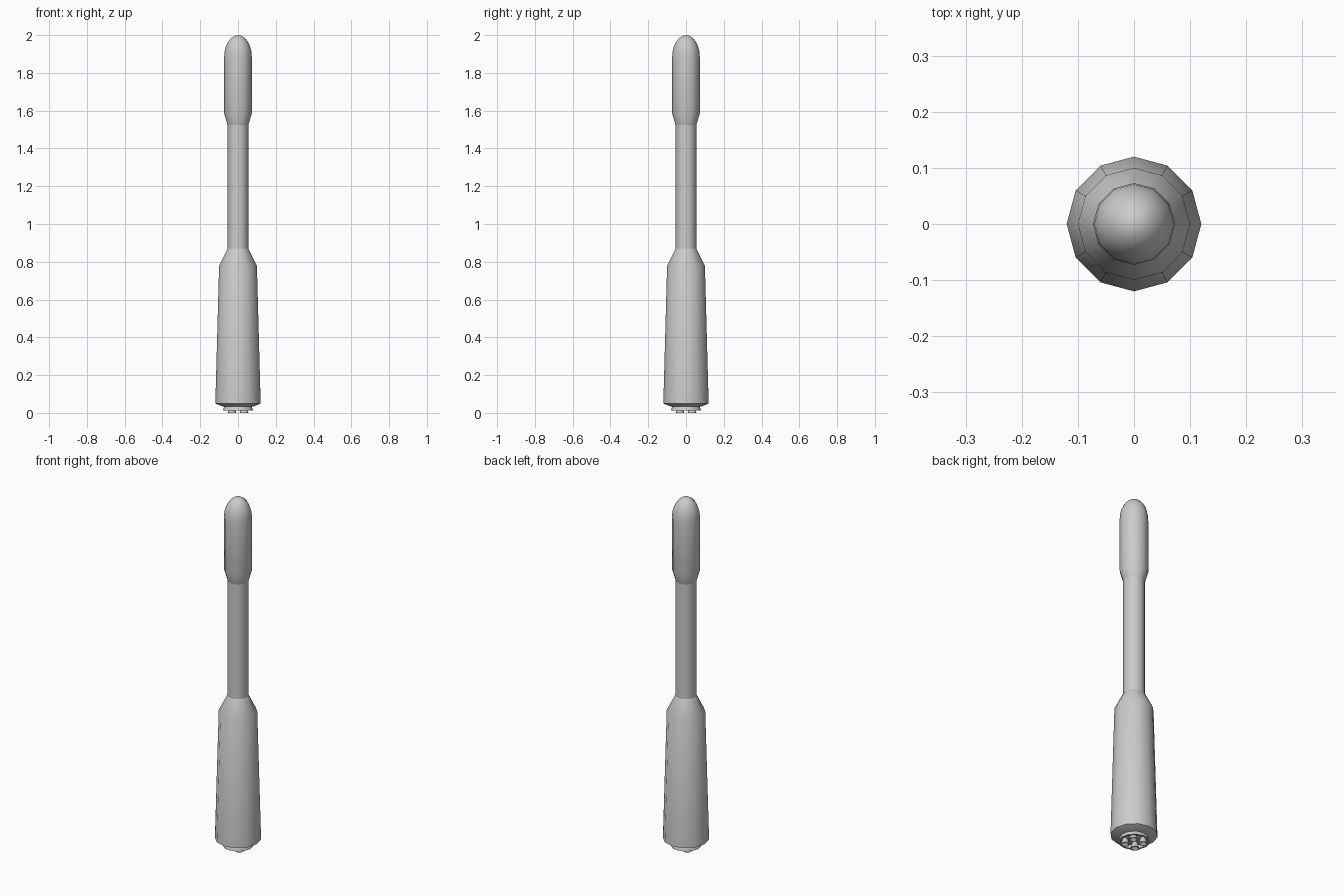
import bpy, bmesh, math

cube = bpy.data.objects.get("Cube")
if cube:
    bpy.data.objects.remove(cube, do_unlink=True)

grey = bpy.data.materials.new("light_grey")
grey.use_nodes = True
colour = (0.6, 0.6, 0.6, 1)
grey.diffuse_color = colour
grey.node_tree.nodes["Principled BSDF"].inputs["Base Color"].default_value = colour


def lathe(name, profile, sides=12, centre=(0, 0), angle=30):
    """Revolve (radius, height) points about a vertical axis."""
    bm = bmesh.new()
    rings = []
    for r, z in profile:
        if r == 0:
            rings.append([bm.verts.new((*centre, z))] * sides)
            continue
        turns = [2 * math.pi * i / sides for i in range(sides)]
        rings.append([bm.verts.new((centre[0] + r * math.cos(t),
                                    centre[1] + r * math.sin(t), z)) for t in turns])
    for low, high in zip(rings, rings[1:]):
        for i in range(sides):
            j = (i + 1) % sides
            corners = dict.fromkeys((low[i], low[j], high[j], high[i]))
            bm.faces.new(list(corners))
    bmesh.ops.recalc_face_normals(bm, faces=bm.faces)
    mesh = bpy.data.meshes.new(name)
    bm.to_mesh(mesh)
    bm.free()
    mesh.materials.append(grey)
    obj = bpy.data.objects.new(name, mesh)
    bpy.context.collection.objects.link(obj)
    bpy.ops.object.select_all(action='DESELECT')
    obj.select_set(True)
    bpy.context.view_layer.objects.active = obj
    bpy.ops.object.shade_smooth_by_angle(angle=math.radians(angle + 1))
    return obj


# Tapered lower stage with its chamfered base and shoulder
lathe("lower_stage", [(0, 0.033), (0.08, 0.033), (0.12, 0.05), (0.1, 0.78),
                      (0.055, 0.87), (0, 0.87)])

# Slim middle stage
lathe("middle_stage", [(0.055, 0.87), (0.055, 1.525)])

# Payload fairing with a rounded nose
nose = [(0.073 * math.cos(t), 1.885 + 0.115 * math.sin(t))
        for t in (math.pi / 2 * k / 6 for k in range(6))]
lathe("payload_fairing", [(0, 1.525), (0.055, 1.525), (0.073, 1.585)] + nose + [(0, 2)])

# Hollow engine skirt
lathe("engine_skirt", [(0.073, 0.035), (0.08, 0.012), (0.07, 0.012), (0.066, 0.035)])

# Four engine nozzles, open at the bottom
for sx in (-1, 1):
    for sy in (-1, 1):
        side = ("left" if sx > 0 else "right") + ("_back" if sy > 0 else "_front")
        lathe("nozzle_" + side, [(0.012, 0.035), (0.023, 0), (0.019, 0), (0, 0.025)],
              centre=(0.032 * sx, 0.032 * sy))
